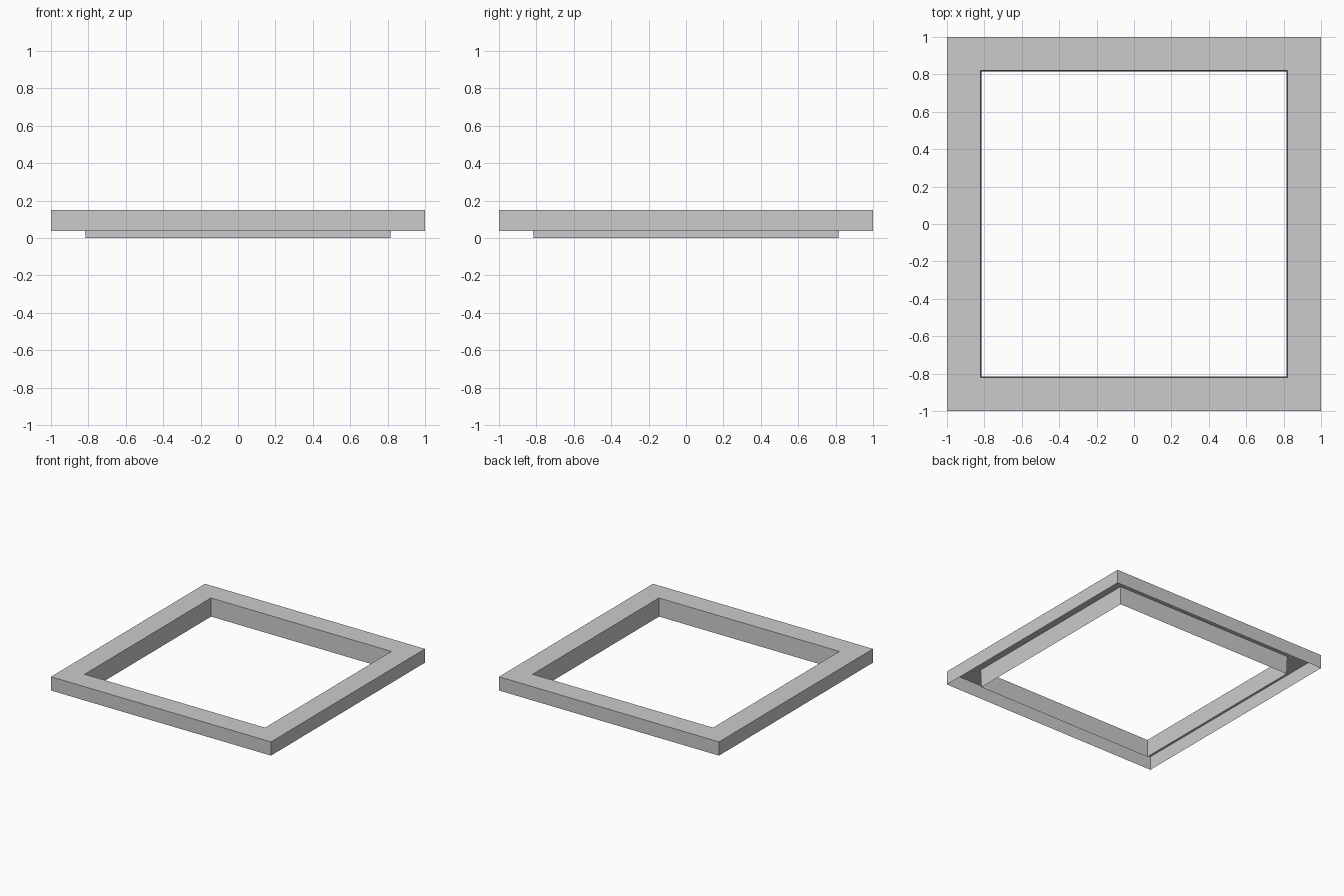
import bpy
import bmesh

if "Cube" in bpy.data.objects:
    bpy.data.objects.remove(bpy.data.objects["Cube"])

# Hollow square rim, open underneath: thin sheet profile of (half width, z)
PROFILE = [(1.0, 0.037), (1.0, 0.15), (0.82, 0.15), (0.816, 0.0)]
CORNERS = [(-1, -1), (1, -1), (1, 1), (-1, 1)]

bm = bmesh.new()
rings = [[bm.verts.new((cx * h, cy * h, z)) for cx, cy in CORNERS]
         for h, z in PROFILE]

# Outer skirt, top face and inner lip
for a, b in zip(rings, rings[1:]):
    for i in range(4):
        j = (i + 1) % 4
        bm.faces.new((a[i], a[j], b[j], b[i]))

mesh = bpy.data.meshes.new("square_rim")
bm.to_mesh(mesh)
bm.free()
rim = bpy.data.objects.new("square_rim", mesh)
bpy.context.collection.objects.link(rim)
